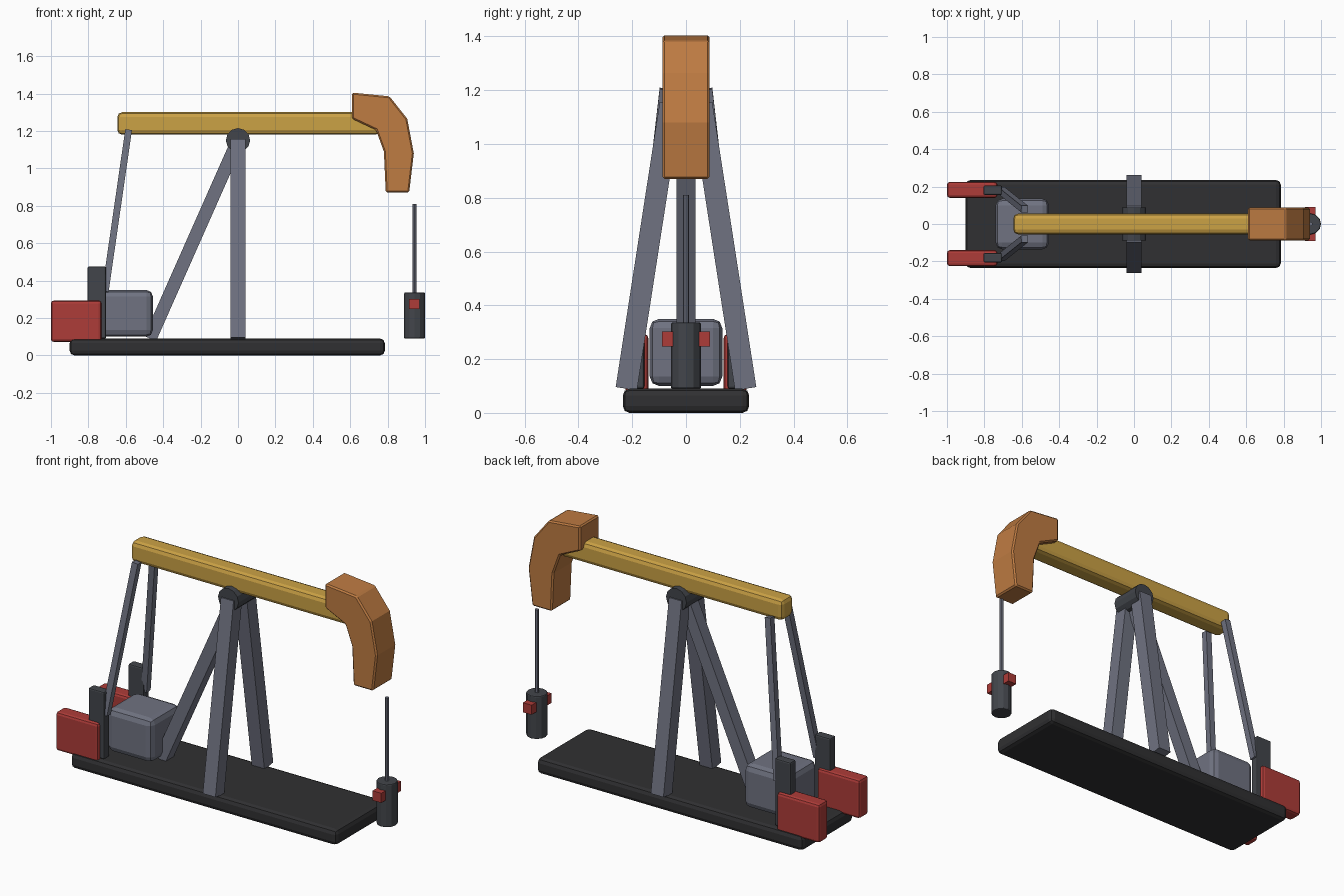
import bpy, bmesh
from math import pi
from mathutils import Vector, Matrix

if "Cube" in bpy.data.objects:
    bpy.data.objects.remove(bpy.data.objects["Cube"])


def material(name, rgb):
    m = bpy.data.materials.new(name)
    m.diffuse_color = (*rgb, 1)
    m.use_nodes = True
    m.node_tree.nodes["Principled BSDF"].inputs["Base Color"].default_value = m.diffuse_color
    return m


BLACK = material("black", (0.03, 0.03, 0.032))
DARK = material("dark_steel", (0.055, 0.06, 0.07))
STEEL = material("steel", (0.16, 0.17, 0.22))
YELLOW = material("yellow", (0.60, 0.36, 0.06))
ORANGE = material("orange", (0.52, 0.20, 0.055))
RED = material("red", (0.42, 0.045, 0.04))


def finish(name, bm, mat, bevel=0.0, segments=2):
    bmesh.ops.recalc_face_normals(bm, faces=bm.faces)
    me = bpy.data.meshes.new(name)
    bm.to_mesh(me)
    bm.free()
    ob = bpy.data.objects.new(name, me)
    bpy.context.collection.objects.link(ob)
    me.materials.append(mat)
    if bevel:
        b = ob.modifiers.new("bevel", 'BEVEL')
        b.width, b.segments = bevel, segments
        b.limit_method, b.angle_limit = 'ANGLE', 0.7
    return ob


def box(name, lo, hi, mat, bevel=0.0, segments=2):
    lo, hi = Vector(lo), Vector(hi)
    bm = bmesh.new()
    m = Matrix.Translation((lo + hi) / 2) @ Matrix.Diagonal((*(hi - lo), 1))
    bmesh.ops.create_cube(bm, size=1, matrix=m)
    return finish(name, bm, mat, bevel, segments)


def strut(name, a, b, width, mat):
    # square bar between two points, one side kept parallel to the x-z plane
    a, b = Vector(a), Vector(b)
    z = (b - a).normalized()
    x = Vector((0, 1, 0)).cross(z).normalized()
    rot = Matrix((x, z.cross(x), z)).transposed().to_4x4()
    bm = bmesh.new()
    bmesh.ops.create_cube(bm, size=1, matrix=Matrix.Translation((a + b) / 2) @ rot
                          @ Matrix.Diagonal((width, width, (b - a).length, 1)))
    return finish(name, bm, mat)


def cylinder(name, centre, radius, depth, mat, sides=12, rot=Matrix(), bevel=0.0):
    bm = bmesh.new()
    bmesh.ops.create_cone(bm, cap_ends=True, segments=sides, radius1=radius,
                          radius2=radius, depth=depth,
                          matrix=Matrix.Translation(centre) @ rot)
    return finish(name, bm, mat, bevel)


# Skid base and gearbox
box("base", (-0.9, -0.235, 0), (0.785, 0.235, 0.09), BLACK, 0.025)
box("gearbox", (-0.74, -0.135, 0.10), (-0.455, 0.135, 0.35), STEEL, 0.035)

# Walking beam and its pivot
box("walking_beam", (-0.645, -0.055, 1.18), (0.76, 0.055, 1.30), YELLOW, 0.025)
cylinder("pivot_bearing", (0, 0, 1.15), 0.065, 0.176, DARK, 12,
         Matrix.Rotation(pi / 2, 4, 'X'))

# Curved head at the front of the beam
outline = [(0.61, 1.405), (0.81, 1.385), (0.905, 1.265), (0.94, 1.08), (0.915, 0.87),
           (0.79, 0.87), (0.78, 1.09), (0.738, 1.205), (0.61, 1.265)]
bm = bmesh.new()
face = bm.faces.new([bm.verts.new((x, -0.088, z)) for x, z in outline])
ext = bmesh.ops.extrude_face_region(bm, geom=[face])["geom"]
bmesh.ops.translate(bm, vec=(0, 0.176, 0),
                    verts=[v for v in ext if isinstance(v, bmesh.types.BMVert)])
finish("beam_head", bm, ORANGE, 0.008, 1)

# Support tower: back brace plus the mirrored parts on each side
strut("back_brace", (-0.47, 0, 0.09), (0, 0, 1.15), 0.07, STEEL)
for side, s in (("near", -1), ("far", 1)):
    strut(f"tower_leg_{side}", (0, s * 0.222, 0.09), (0, s * 0.058, 1.15), 0.08, STEEL)
    strut(f"pitman_arm_{side}", (-0.71, s * 0.18, 0.34), (-0.585, s * 0.08, 1.205),
          0.036, STEEL)
    y0, y1 = sorted((s * 0.155, s * 0.205))
    box(f"crank_{side}", (-0.805, y0, 0.09), (-0.705, y1, 0.475), DARK, 0.008)
    y0, y1 = sorted((s * 0.14, s * 0.225))
    box(f"counterweight_{side}", (-1.0, y0, 0.072), (-0.73, y1, 0.293), RED, 0.015)
    y0, y1 = sorted((s * 0.03, s * 0.09))
    box(f"valve_{side}", (0.915, y0, 0.247), (0.97, y1, 0.302), RED)

# Wellhead and polished rod
cylinder("wellhead", (0.944, 0, 0.213), 0.056, 0.246, DARK, 12, bevel=0.006)
cylinder("polished_rod", (0.944, 0, 0.555), 0.011, 0.51, STEEL, 8)
